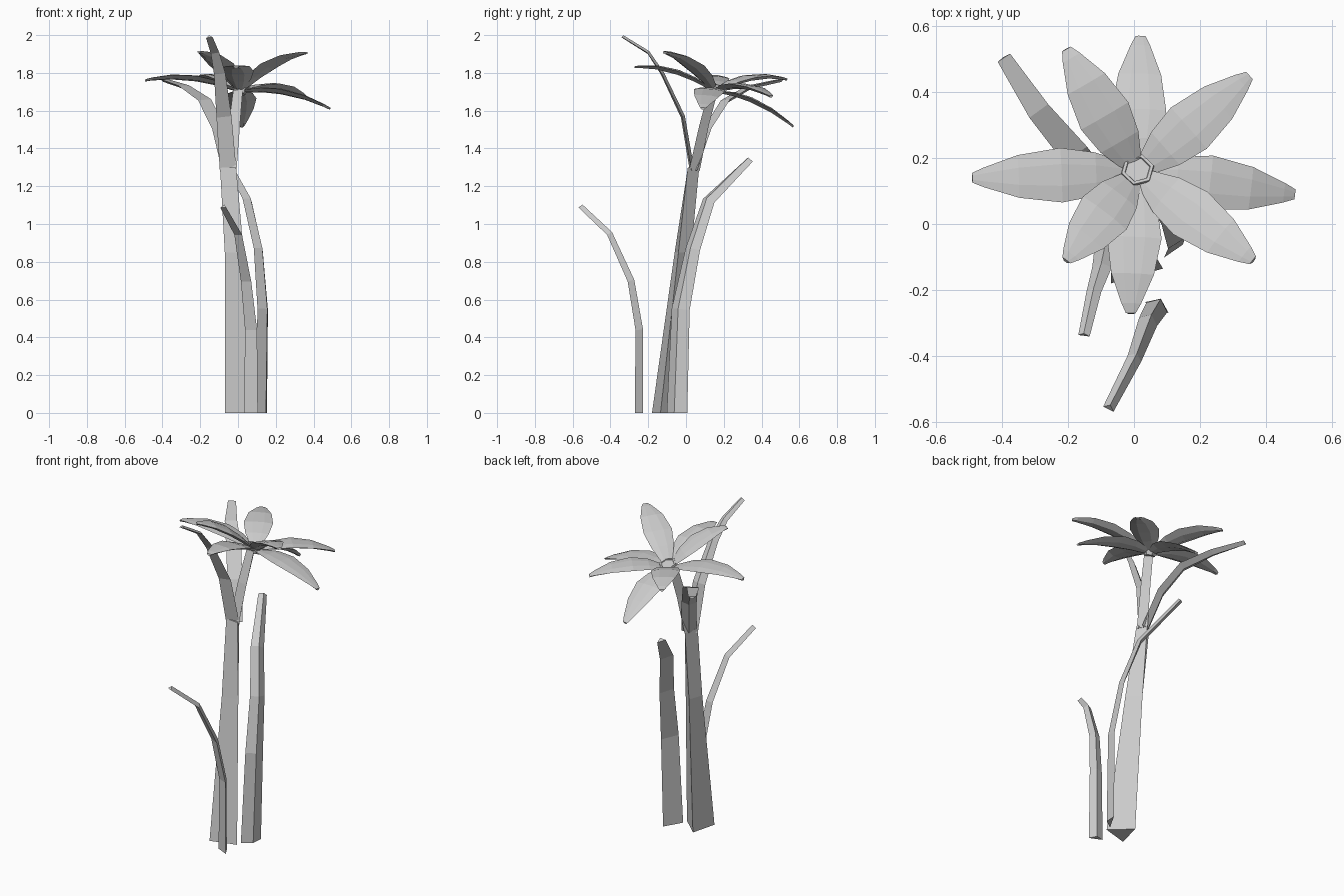
import bpy, bmesh, math
from mathutils import Vector as V

if "Cube" in bpy.data.objects:
    bpy.data.objects.remove(bpy.data.objects["Cube"])


def make(name, rings):
    """Closed low-poly tube lofted through equal-sized rings of points."""
    bm = bmesh.new()
    rows = [[bm.verts.new(p) for p in r] for r in rings]
    n = len(rows[0])
    for a, b in zip(rows, rows[1:]):
        for i in range(n):
            j = (i + 1) % n
            bm.faces.new((a[i], a[j], b[j], b[i]))
    bm.faces.new(rows[0][::-1])
    bm.faces.new(rows[-1])
    bmesh.ops.recalc_face_normals(bm, faces=bm.faces)
    me = bpy.data.meshes.new(name)
    bm.to_mesh(me)
    bm.free()
    ob = bpy.data.objects.new(name, me)
    bpy.context.collection.objects.link(ob)
    return ob


def blade(name, path, w, widths, thick, side=1):
    """Triangular blade: flat back of given widths and a raised ridge."""
    pts = [V(p) for p in path]
    rings = []
    for i, p in enumerate(pts):
        t = pts[min(i + 1, len(pts) - 1)] - pts[max(i - 1, 0)]
        if i == 0 and p.z == 0:
            t = V((0, 0, 1))
        t.normalize()
        u = V(w)
        u = (u - t * u.dot(t)).normalized()
        k = widths[i]
        d = u.cross(t) * side * thick * (0.5 + 0.5 * k / widths[0])
        rings.append([p - u * k / 2 - d / 2, p + u * k / 2 - d / 2, p + d / 2])
    return make(name, rings)


# Main stem: three-sided, leaning back, narrowing at the fork
make("main_stem", [
    [(-.07, -.18, 0), (.088, -.135, 0), (-.03, -.025, 0)],
    [(-.07, -.06, .85), (.03, -.04, .85), (-.04, .027, .85)],
    [(-.095, .02, 1.3), (-.01, .01, 1.3), (-.04, .07, 1.3)]])
make("flower_stem", [
    [(-.08, .025, 1.28), (-.008, .015, 1.28), (-.04, .072, 1.28)],
    [(-.05, .07, 1.52), (.01, .07, 1.52), (-.02, .12, 1.52)],
    [(-.025, .12, 1.71), (.025, .12, 1.71), (0, .17, 1.71)]])

# Leaves branching from the fork
blade("upper_front_leaf",
      [(-.053, .035, 1.28), (-.075, -.015, 1.57), (-.098, -.125, 1.8),
       (-.122, -.2, 1.91), (-.152, -.335, 1.993)],
      (1, .1, 0), [.088, .08, .06, .045, .035], .02, -1)
blade("upper_back_leaf",
      [(-.053, .045, 1.28), (-.105, .12, 1.5), (-.18, .215, 1.65),
       (-.29, .345, 1.725), (-.395, .505, 1.76)],
      (.85, .5, 0), [.085, .085, .085, .07, .045], .02, -1)

# Leaves rising from the ground
blade("front_leaf",
      [(.075, -.24, 0), (.075, -.24, .44), (.048, -.285, .7),
       (.005, -.4, .95), (-.075, -.555, 1.095)],
      (.87, -.4, 0), [.08, .07, .06, .045, .035], .03, -1)
blade("side_leaf",
      [(.135, -.055, 0), (.143, -.035, .55), (.118, .03, .87),
       (.058, .115, 1.13), (-.06, .333, 1.345)],
      (.5, .87, 0), [.125, .11, .09, .08, .05], .03)

# Flower: eight arched petals around a hub that tips backwards
AXIS = V((.03, .32, .95)).normalized()
C = V((.01, .155, 1.705))
PETALS = {"left": (-.49, .14, 1.765), "right": (.488, .09, 1.615),
          "back": (.02, .57, 1.52), "front": (-.01, -.27, 1.835),
          "back_right": (.35, .45, 1.68), "front_right": (.36, -.11, 1.91),
          "front_left": (-.205, -.11, 1.915), "back_left": (-.205, .53, 1.77)}
SHAPE = [(.06, .03), (.25, .066), (.46, .083), (.72, .065), (.93, .03), (1, .015)]
TILT = V((0, .08, 1))
for name, tip in PETALS.items():
    d = V(tip) - C
    side = TILT.cross(d).normalized()
    up = d.cross(side).normalized()
    rings = []
    for t, hw in SHAPE:
        m = C + d * t + V((0, 0, .045 * 4 * t * (1 - t)))
        top = [m + side * hw * s + up * hw * h
               for s, h in ((-1, 0), (-.4, .08), (.4, .08), (1, 0))]
        under = [m + side * hw * s - up * (.008 + .14 * hw) for s in (.4, -.4)]
        rings.append(top + under)
    make(name + "_petal", rings)

# Six-sided flower heart with a sunken middle
e1 = V((1, 0, 0))
e1 = (e1 - AXIS * e1.dot(AXIS)).normalized()
e2 = AXIS.cross(e1)
make("flower_heart", [
    [C + AXIS * h + (e1 * math.cos(a) + e2 * math.sin(a)) * r
     for a in (math.radians(15 + 60 * i) for i in range(6))]
    for r, h in ((.03, -.02), (.052, .025), (.05, .035), (.04, .035), (.038, .03))])
